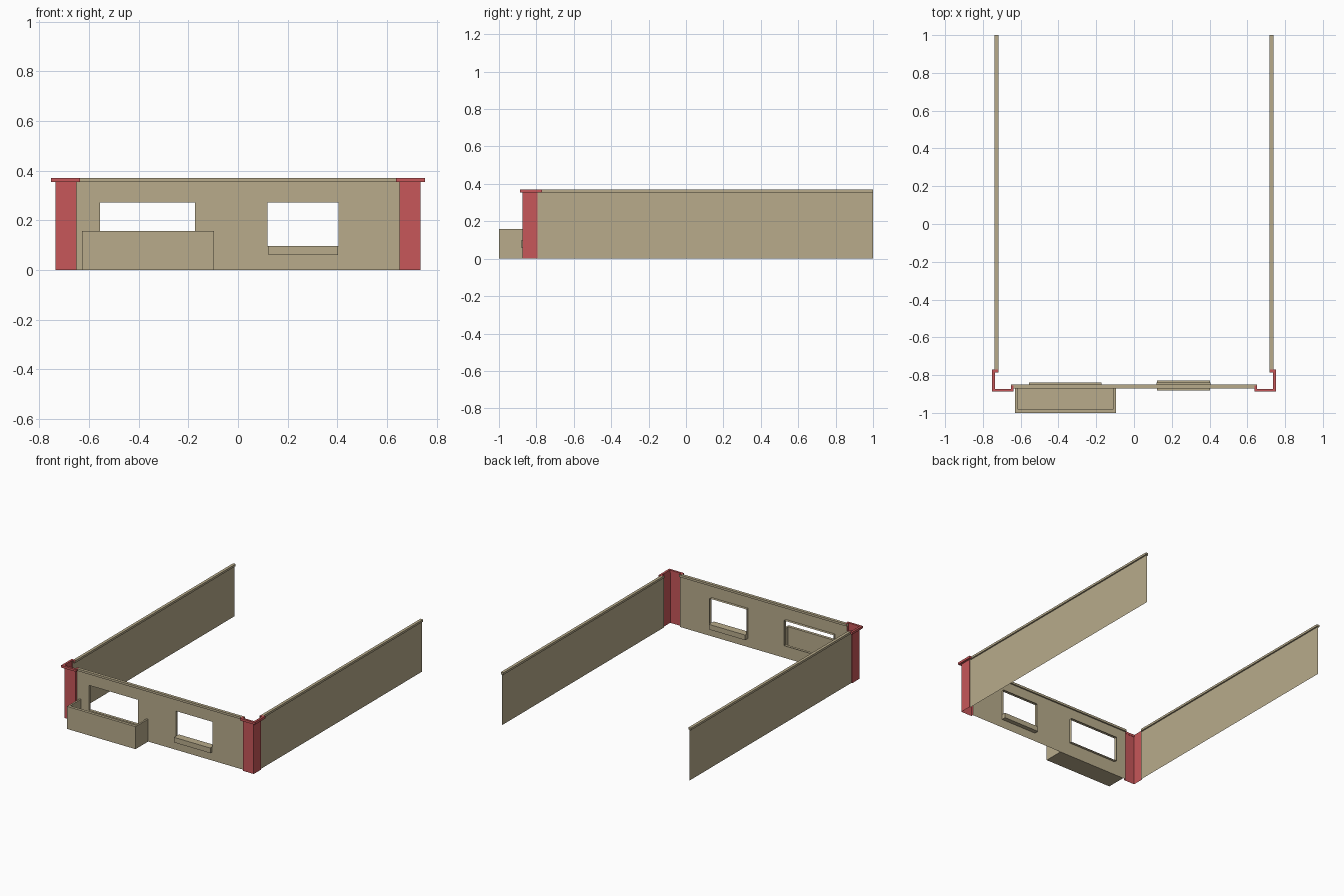
import bpy, bmesh

if "Cube" in bpy.data.objects:
    bpy.data.objects.remove(bpy.data.objects["Cube"])


def material(name, rgb):
    m = bpy.data.materials.new(name)
    m.diffuse_color = (*rgb, 1)
    m.use_nodes = True
    m.node_tree.nodes["Principled BSDF"].inputs["Base Color"].default_value = m.diffuse_color
    return m


TAN = material("tan plaster", (0.48, 0.41, 0.26))
RED = material("red trim", (0.57, 0.095, 0.10))
TOP, TRIM = 0.37, 0.355


def finish(name, bm, mat):
    bmesh.ops.remove_doubles(bm, verts=bm.verts, dist=1e-5)
    bmesh.ops.recalc_face_normals(bm, faces=bm.faces)
    me = bpy.data.meshes.new(name)
    bm.to_mesh(me)
    bm.free()
    me.materials.append(mat)
    ob = bpy.data.objects.new(name, me)
    bpy.context.collection.objects.link(ob)
    return ob


def sheet(name, path, z0, z1, mat):
    """Thin upright sheet following a path of (x, y) points."""
    bm = bmesh.new()
    for (a, b), (c, d) in zip(path, path[1:]):
        bm.faces.new([bm.verts.new(p) for p in
                      ((a, b, z0), (c, d, z0), (c, d, z1), (a, b, z1))])
    return finish(name, bm, mat)


def prism(name, outline, z0, z1, mat):
    """Solid upright prism from an (x, y) outline."""
    bm = bmesh.new()
    f = bm.faces.new([bm.verts.new((x, y, z0)) for x, y in outline])
    r = bmesh.ops.extrude_face_region(bm, geom=[f])
    for v in r["geom"]:
        if isinstance(v, bmesh.types.BMVert):
            v.co.z = z1
    if f not in bm.faces:
        bm.faces.new([bm.verts.new((x, y, z0)) for x, y in outline])
    return finish(name, bm, mat)


def box(name, x0, x1, y0, y1, z0, z1, mat):
    return prism(name, [(x0, y0), (x1, y0), (x1, y1), (x0, y1)], z0, z1, mat)


# Front wall: a grid of panels, leaving out the two window openings
WALL_Y = -0.86
xs = [-0.65, -0.556, -0.173, 0.119, 0.404, 0.65]
zs = [0, 0.096, 0.272, TOP]
bm = bmesh.new()
for i in range(5):
    for j in range(3):
        if j == 1 and i in (1, 3):
            continue
        bm.faces.new([bm.verts.new((x, WALL_Y, z)) for x, z in
                      ((xs[i], zs[j]), (xs[i + 1], zs[j]),
                       (xs[i + 1], zs[j + 1]), (xs[i], zs[j + 1]))])
finish("front_wall", bm, TAN)
box("front_wall_trim", -0.65, 0.65, -0.871, -0.85, TRIM, TOP, TAN)

# Window reveals standing out behind the wall
for name, i in (("wide_window_reveal", 1), ("small_window_reveal", 3)):
    x0, x1, z0, z1 = xs[i], xs[i + 1], zs[1], zs[2]
    loop = [(x0, z0), (x1, z0), (x1, z1), (x0, z1)]
    bm = bmesh.new()
    for k in range(4):
        (a, b), (c, d) = loop[k], loop[(k + 1) % 4]
        bm.faces.new([bm.verts.new(p) for p in
                      ((a, WALL_Y, b), (c, WALL_Y, d), (c, -0.84, d), (a, -0.84, b))])
    finish(name, bm, TAN)

# Sill under the small window
box("window_sill", 0.122, 0.402, -0.882, -0.829, 0.06, 0.096, TAN)

# Open planter box in front of the wide window
px0, px1, py0, py1, rim = -0.629, -0.096, -1.0, WALL_Y, 0.158
box("planter_floor", px0, px1, py0, py1, 0, 0.015, TAN)
prism("planter_walls",
      [(px0, py1), (px0, py0), (px1, py0), (px1, py1),
       (px1 - 0.012, py1), (px1 - 0.012, py0 + 0.02),
       (px0 + 0.012, py0 + 0.02), (px0 + 0.012, py1)], 0, rim, TAN)

for side, s in (("left", -1), ("right", 1)):
    # Long side wall and its top trim
    sheet(side + "_wall", [(s * 0.728, -0.795), (s * 0.728, 1)], 0, TOP, TAN)
    box(side + "_wall_trim", s * 0.718, s * 0.738, -0.785, 1, TRIM, TOP, TAN)
    # Corner pilaster: hollow angle with short returns to the walls
    corner = [(0.65, WALL_Y), (0.65, -0.875), (0.735, -0.875),
              (0.735, -0.795), (0.728, -0.795)]
    sheet(side + "_corner_pilaster", [(s * x, y) for x, y in corner], 0, TOP, RED)
    # Hooked cap band around the pilaster
    cap = [(0.637, -0.856), (0.637, -0.888), (0.752, -0.888), (0.752, -0.771),
           (0.72, -0.771), (0.72, -0.786), (0.737, -0.786), (0.737, -0.873),
           (0.65, -0.873), (0.65, -0.856)]
    prism(side + "_corner_cap", [(s * x, y) for x, y in cap], TRIM, TOP + 0.001, RED)
